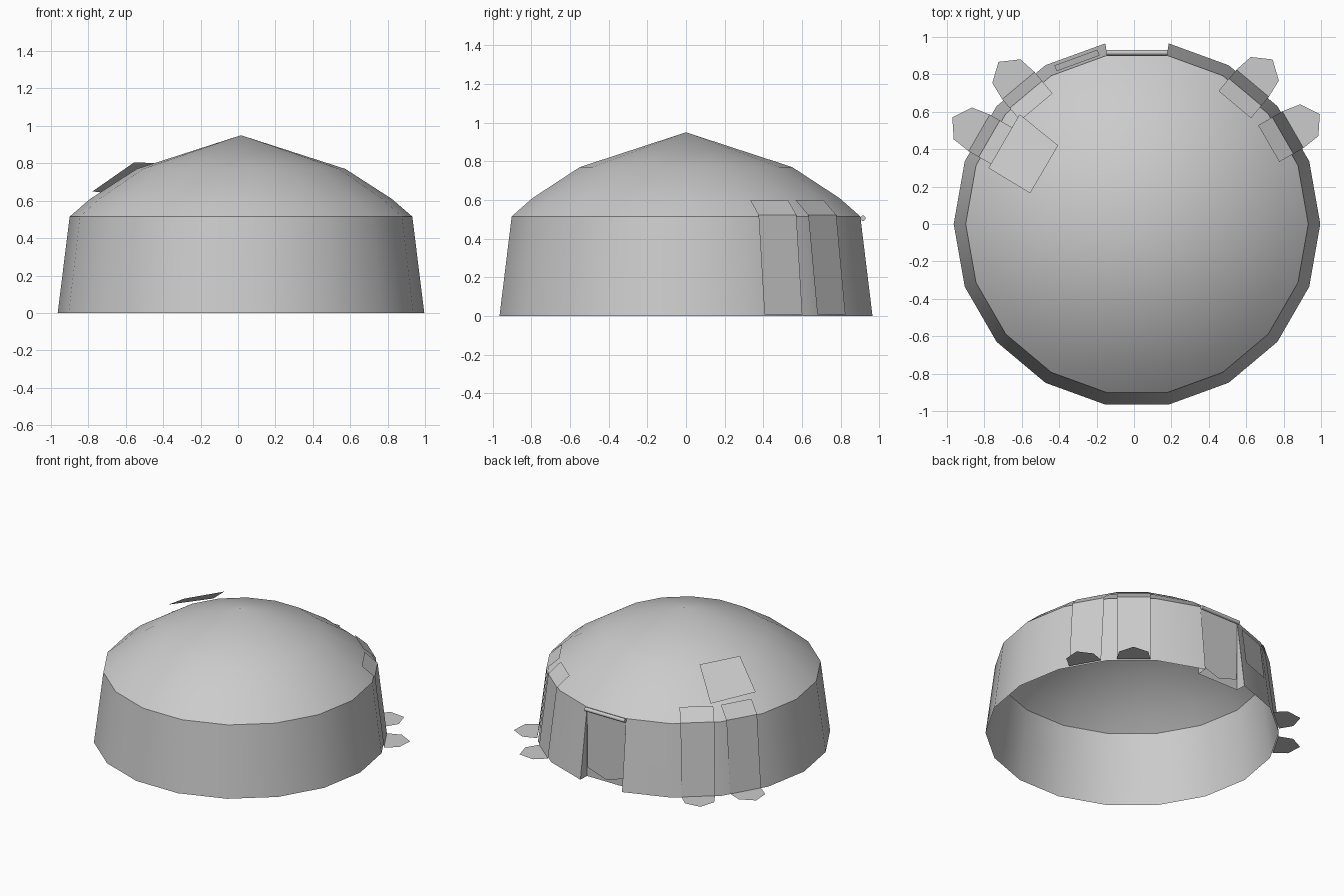
import bpy
import bmesh
from math import cos, sin, pi, radians
from mathutils import Vector

cube = bpy.data.objects.get("Cube")
if cube:
    bpy.data.objects.remove(cube, do_unlink=True)

CX = 0.016      # centre of the tent
SIDES = 18
DOOR = 4        # wall segment that holds the doorway

canvas = bpy.data.materials.new("canvas_grey")
canvas.use_nodes = True
canvas.diffuse_color = (0.6, 0.6, 0.6, 1)
canvas.node_tree.nodes["Principled BSDF"].inputs["Base Color"].default_value = (0.6, 0.6, 0.6, 1)


def finish(name, bm, smooth=False):
    mesh = bpy.data.meshes.new(name)
    bm.to_mesh(mesh)
    bm.free()
    mesh.materials.append(canvas)
    if smooth:
        mesh.shade_smooth()
        mesh.set_sharp_from_angle(angle=radians(30))
    obj = bpy.data.objects.new(name, mesh)
    bpy.context.collection.objects.link(obj)
    return obj


def sheet(name, polygons):
    """Thin cloth made of a few flat polygons."""
    bm = bmesh.new()
    for poly in polygons:
        bm.faces.new([bm.verts.new(p) for p in poly])
    bmesh.ops.remove_doubles(bm, verts=bm.verts, dist=0.0005)
    return finish(name, bm)


def on_wall(angle, out, side, z):
    """Point at a distance out from the centre and sideways along a facet."""
    a = radians(angle)
    return Vector((CX + out * cos(a) - side * sin(a), out * sin(a) + side * cos(a), z))


# Tent shell: wall and roof, open underneath
bm = bmesh.new()
profile = [(0.98, 0), (0.916, 0.515), (0.806, 0.61), (0.558, 0.77)]
rings = []
for r, z in profile:
    rings.append([bm.verts.new((CX + r * cos(2 * pi * i / SIDES), r * sin(2 * pi * i / SIDES), z))
                  for i in range(SIDES)])
apex = bm.verts.new((CX, 0, 0.95))
for level in range(len(rings) - 1):
    low, high = rings[level], rings[level + 1]
    for i in range(SIDES):
        if level == 0 and i == DOOR:
            continue
        j = (i + 1) % SIDES
        bm.faces.new((low[i], low[j], high[j], high[i]))
for i in range(SIDES):
    bm.faces.new((rings[-1][i], rings[-1][(i + 1) % SIDES], apex))
finish("tent_shell", bm, smooth=True)

# Recessed doorway: upright back sheet and triangular sides
top = [on_wall(90, 0.902, s * 0.159, 0.515) for s in (-1, 1)]
inner = [on_wall(90, 0.89, s * 0.168, 0) for s in (-1, 1)]
outer = [on_wall(90, 0.965, s * 0.17, 0) for s in (-1, 1)]
sheet("doorway_recess", [(inner[0], inner[1], top[1], top[0]),
                         (outer[0], inner[0], top[0]),
                         (inner[1], outer[1], top[1])])

# Pointed door flap
sheet("door_flap", [[on_wall(90, out, side, z) for out, side, z in (
    (0.908, -0.155, 0.505), (0.902, -0.155, 0.07), (0.902, 0, 0.02),
    (0.902, 0.155, 0.07), (0.908, 0.155, 0.505))]])

# Rolled cloth over the door
bpy.ops.mesh.primitive_cylinder_add(vertices=10, radius=0.014, depth=0.325,
                                    location=(CX, 0.916, 0.505), rotation=(0, pi / 2, 0))
roll = bpy.context.object
roll.name = "door_roll"
roll.data.materials.append(canvas)
roll.data.shade_smooth()
roll.data.set_sharp_from_angle(angle=radians(40))

# Hanging strips with pointed feet on the ground
for name, angle, shift in (("left_side_strip", 30, 0.02), ("left_back_strip", 50, 0.01),
                           ("right_back_strip", 130, 0.01), ("right_side_strip", 150, 0)):
    path = [(0.825, 0.6), (0.912, 0.522), (0.974, 0.006)]
    half = 0.113
    polys = []
    for (r0, z0), (r1, z1) in zip(path, path[1:]):
        polys.append([on_wall(angle, r0, shift - half, z0), on_wall(angle, r1, shift - half, z1),
                      on_wall(angle, r1, shift + half, z1), on_wall(angle, r0, shift + half, z0)])
    foot = [(0.974, -half), (1.075, -0.098), (1.14, 0), (1.075, 0.098), (0.974, half)]
    polys.append([on_wall(angle, r, shift + s, 0.006) for r, s in foot])
    sheet(name, polys)

# Window cover beside the door
sheet("window_cover", [[on_wall(110, out, side, z) for out, side, z in (
    (0.948, -0.12, 0.21), (0.948, 0.125, 0.21), (0.915, 0.125, 0.475), (0.915, -0.12, 0.475))]])

# Loose vent flap on the roof
sheet("roof_vent_flap", [[on_wall(150, out, side, z) for out, side, z in (
    (0.837, -0.194, 0.63), (0.837, 0.138, 0.65), (0.577, 0.143, 0.805), (0.575, -0.153, 0.8))]])
